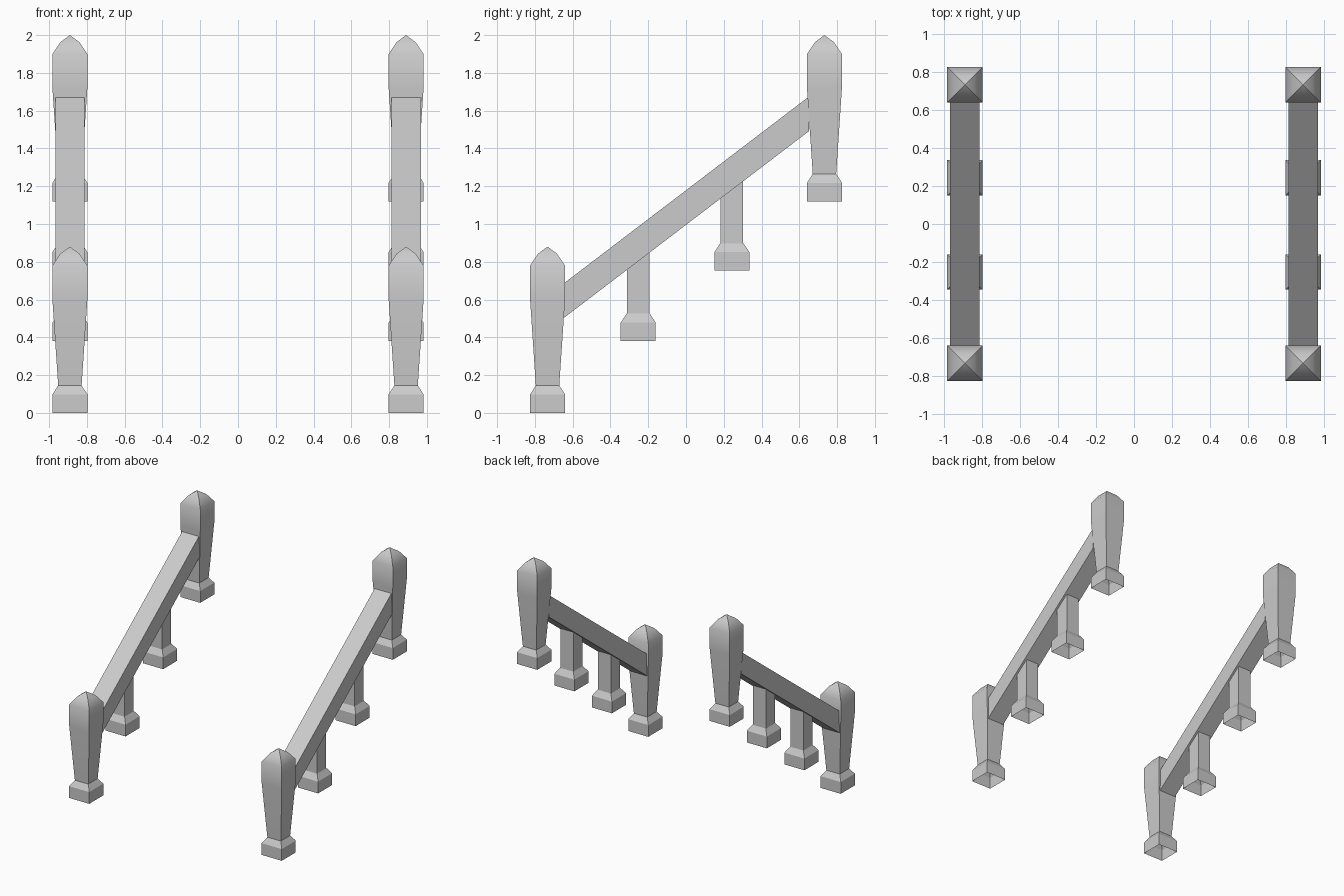
import bpy
import bmesh
import math

if "Cube" in bpy.data.objects:
    bpy.data.objects.remove(bpy.data.objects["Cube"], do_unlink=True)

stone = bpy.data.materials.new("grey stone")
stone.use_nodes = True
grey = (0.6, 0.6, 0.6, 1)
stone.diffuse_color = grey
stone.node_tree.nodes["Principled BSDF"].inputs["Base Color"].default_value = grey


def finish(name, bm, location, smooth=False):
    bmesh.ops.recalc_face_normals(bm, faces=bm.faces)
    mesh = bpy.data.meshes.new(name)
    bm.to_mesh(mesh)
    bm.free()
    mesh.materials.append(stone)
    obj = bpy.data.objects.new(name, mesh)
    obj.location = location
    bpy.context.collection.objects.link(obj)
    if smooth:
        bpy.ops.object.select_all(action='DESELECT')
        obj.select_set(True)
        bpy.context.view_layer.objects.active = obj
        bpy.ops.object.shade_smooth_by_angle(angle=math.radians(40))
    return obj


def square_stack(name, profile, location, smooth=False):
    """Square rings of (half width, height) joined upwards; zero width closes to a point."""
    bm = bmesh.new()
    corners = ((-1, -1), (1, -1), (1, 1), (-1, 1))
    previous = None
    for half, z in profile:
        if half == 0:
            tip = bm.verts.new((0, 0, z))
            ring = [tip] * 4
        else:
            ring = [bm.verts.new((half * cx, half * cy, z)) for cx, cy in corners]
        if previous:
            for i in range(4):
                j = (i + 1) % 4
                if half == 0:
                    bm.faces.new((previous[i], previous[j], tip))
                else:
                    bm.faces.new((previous[i], previous[j], ring[j], ring[i]))
        previous = ring
    return finish(name, bm, location, smooth)


def sloped_rail(name, x):
    """Sheared beam with upright ends."""
    bm = bmesh.new()
    bmesh.ops.create_cube(bm, size=1)
    for v in bm.verts:
        v.co.x *= 0.155
        v.co.y *= 1.30
        v.co.z = v.co.z * 0.183 + v.co.y * 0.762
    return finish(name, bm, (x, 0, 1.087))


# Hollow footing, tapered post with pointed cap
FOOT = [(0.0925, 0), (0.0925, 0.098), (0.062, 0.145)]
POST = [(0.062, 0.145), (0.0925, 0.6), (0.0925, 0.78), (0.05, 0.843), (0, 0.88)]
COLUMN = [(0.06, 0.14), (0.06, 0.51)]

for side, x in (("right", -0.89), ("left", 0.89)):
    sloped_rail(side + "_rail", x)
    # End posts
    for place, y, z in (("front", -0.733, 0), ("back", 0.733, 1.12)):
        square_stack(f"{side}_{place}_post_foot", FOOT, (x, y, z))
        square_stack(f"{side}_{place}_post", POST, (x, y, z), smooth=True)
    # Short columns under the rail
    for place, y, z in (("front", -0.253, 0.38), ("back", 0.243, 0.753)):
        square_stack(f"{side}_{place}_column_foot", FOOT, (x, y, z))
        square_stack(f"{side}_{place}_column", COLUMN, (x, y, z))
